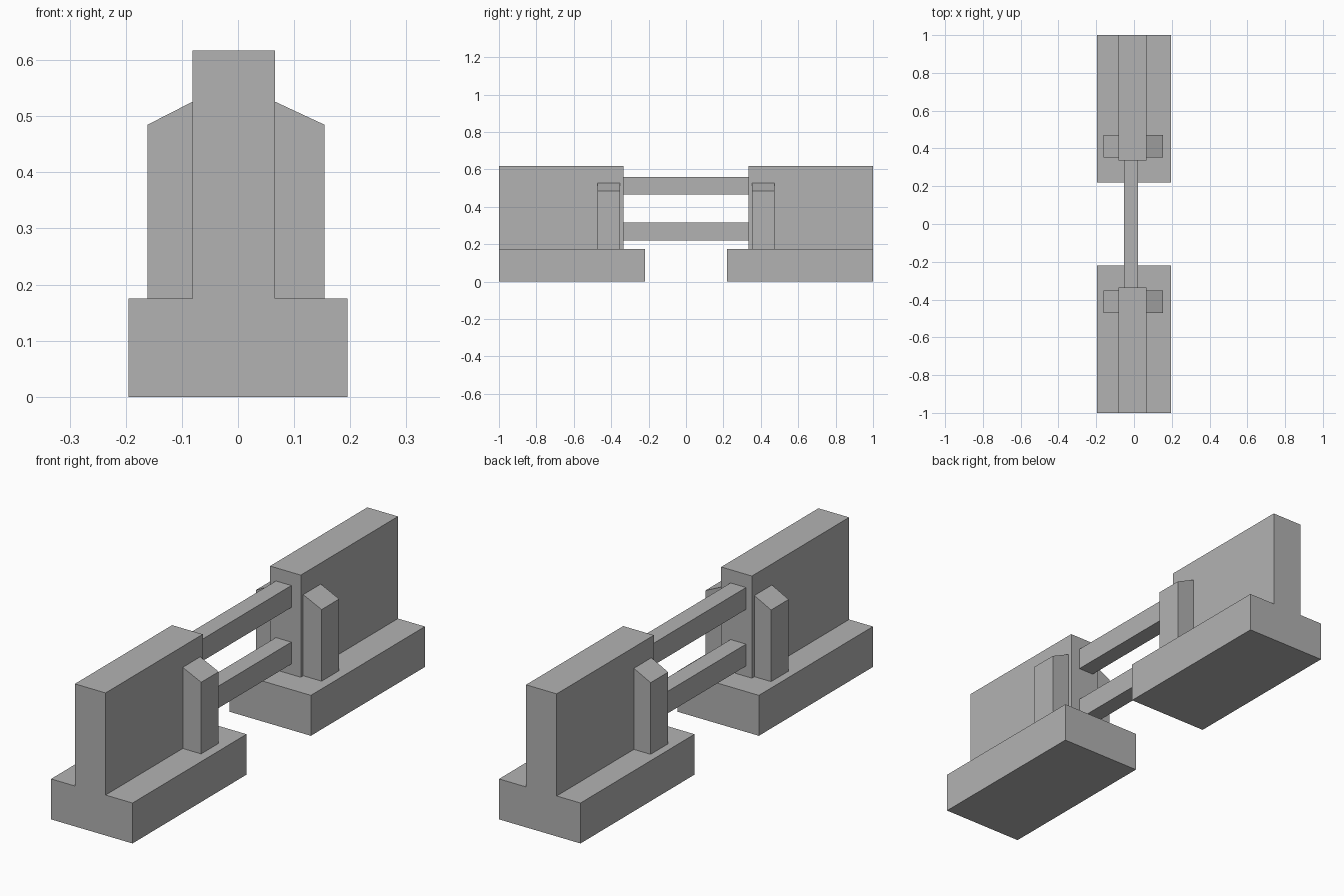
import bpy
import bmesh

default = bpy.data.objects.get("Cube")
if default:
    bpy.data.objects.remove(default, do_unlink=True)

# Single plain grey
grey = bpy.data.materials.new("stone_grey")
grey.use_nodes = True
colour = (0.448, 0.448, 0.448, 1)
grey.diffuse_color = colour
grey.node_tree.nodes["Principled BSDF"].inputs["Base Color"].default_value = colour


def prism(name, profile, y0, y1):
    """Extrude an (x, z) profile along y."""
    bm = bmesh.new()
    face = bm.faces.new([bm.verts.new((x, y0, z)) for x, z in profile])
    new = bmesh.ops.extrude_face_region(bm, geom=[face])["geom"]
    verts = [v for v in new if isinstance(v, bmesh.types.BMVert)]
    bmesh.ops.translate(bm, verts=verts, vec=(0, y1 - y0, 0))
    bmesh.ops.recalc_face_normals(bm, faces=bm.faces)
    mesh = bpy.data.meshes.new(name)
    bm.to_mesh(mesh)
    bm.free()
    mesh.materials.append(grey)
    obj = bpy.data.objects.new(name, mesh)
    bpy.context.collection.objects.link(obj)
    return obj


def box(name, x0, x1, y0, y1, z0, z1):
    return prism(name, [(x0, z0), (x1, z0), (x1, z1), (x0, z1)], y0, y1)


base_top = 0.175
wall_left, wall_right = 0.066, -0.081

# Two mirrored end blocks: plinth, wall and sloped buttresses
for side, s in (("front", -1), ("back", 1)):
    box(side + "_base", -0.195, 0.195, s * 0.22, s, 0, base_top)
    box(side + "_wall", wall_right, wall_left, s * 0.335, s, base_top, 0.617)
    for label, inner, outer in (("left", wall_left, 0.154),
                                ("right", wall_right, -0.161)):
        prism(f"{side}_{label}_buttress",
              [(inner, base_top), (outer, base_top), (outer, 0.485), (inner, 0.526)],
              s * 0.352, s * 0.472)

# Rails spanning the gap
for name, low, high in (("lower_rail", 0.22, 0.315), ("upper_rail", 0.465, 0.56)):
    box(name, -0.053, 0.021, -0.335, 0.335, low, high)
